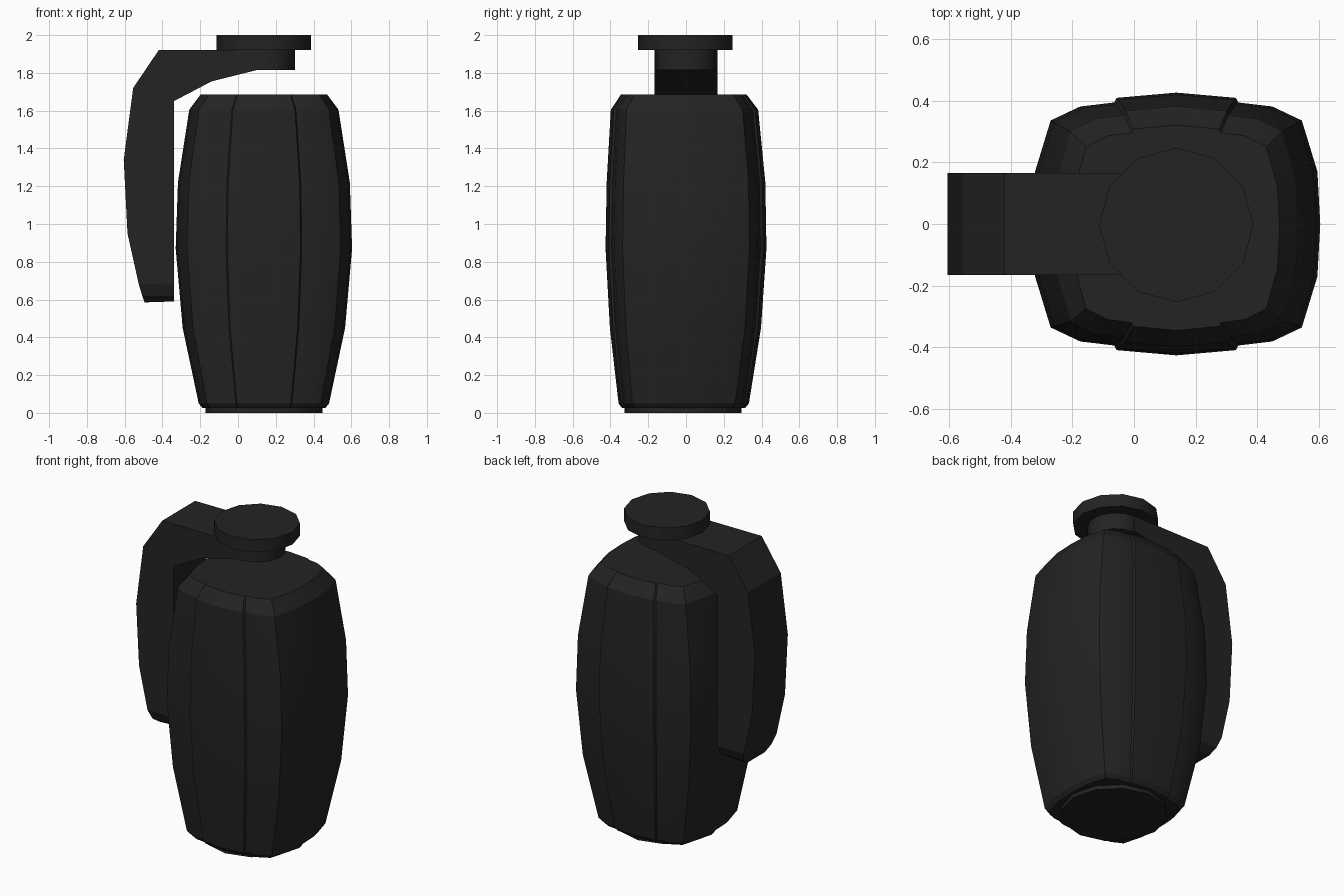
import bpy
import bmesh
import math

if "Cube" in bpy.data.objects:
    bpy.data.objects.remove(bpy.data.objects["Cube"], do_unlink=True)

# Single matte dark colour
DARK = (0.017, 0.017, 0.017, 1)
mat = bpy.data.materials.new("charcoal")
mat.use_nodes = True
mat.diffuse_color = DARK
bsdf = mat.node_tree.nodes["Principled BSDF"]
bsdf.inputs["Base Color"].default_value = DARK
bsdf.inputs["Roughness"].default_value = 0.8

CX = 0.137  # axis of the body


def loft(name, rings, angle=25):
    """Skin a stack of equal-length closed rings and cap both ends."""
    bm = bmesh.new()
    loops = [[bm.verts.new(p) for p in ring] for ring in rings]
    for a, b in zip(loops, loops[1:]):
        for i in range(len(a)):
            j = (i + 1) % len(a)
            bm.faces.new((a[i], a[j], b[j], b[i]))
    bm.faces.new(loops[0])
    bm.faces.new(loops[-1])
    bmesh.ops.recalc_face_normals(bm, faces=bm.faces)
    mesh = bpy.data.meshes.new(name)
    bm.to_mesh(mesh)
    bm.free()
    mesh.materials.append(mat)
    obj = bpy.data.objects.new(name, mesh)
    bpy.context.collection.objects.link(obj)
    bpy.ops.object.select_all(action="DESELECT")
    obj.select_set(True)
    bpy.context.view_layer.objects.active = obj
    bpy.ops.object.shade_smooth_by_angle(angle=math.radians(angle))
    return obj


def disc(name, radius, z0, z1, y, sides=12):
    circle = [(CX + radius * math.cos(math.tau * i / sides),
               y + radius * math.sin(math.tau * i / sides)) for i in range(sides)]
    return loft(name, [[(px, py, z) for px, py in circle] for z in (z0, z1)], 35)


# Body cross-section: one quarter, with a raised panel step, mirrored around
quarter = [(1.0, 0.0), (0.98, 0.4), (0.872, 0.788), (0.667, 0.894),
           (0.43, 0.925), (0.415, 0.96), (0.0, 1.0)]
half = quarter + [(-x, y) for x, y in reversed(quarter[:-1])]
section = half + [(x, -y) for x, y in reversed(half[1:-1])]

# Height, half width, half depth, depth offset
levels = [(0.025, 0.325, 0.325, -0.013), (0.05, 0.345, 0.345, -0.012),
          (0.45, 0.43, 0.4, -0.003), (0.87, 0.467, 0.426, 0),
          (1.22, 0.455, 0.42, 0), (1.605, 0.395, 0.39, -0.008),
          (1.685, 0.335, 0.333, -0.012)]
loft("body", [[(CX + x * w, y * d + off, z) for x, y in section]
              for z, w, d, off in levels])

disc("base_plate", 0.31, 0, 0.03, -0.015)
disc("neck", 0.165, 1.815, 1.92, 0, 16)

# Lever: outer x, z, inner x, z, half width; rounded at the lower tip
stations = [(-0.495, 0.585, -0.34, 0.59, 0.09), (-0.507, 0.62, -0.34, 0.62, 0.14),
            (-0.525, 0.68, -0.34, 0.68, 0.166), (-0.585, 0.95, -0.34, 0.95, 0.166),
            (-0.605, 1.34, -0.34, 1.34, 0.166), (-0.555, 1.72, -0.34, 1.65, 0.166),
            (-0.42, 1.92, -0.14, 1.755, 0.166), (0.1, 1.92, 0.1, 1.815, 0.166),
            (CX, 1.92, CX, 1.815, 0.166)]
loft("lever", [[(ox, -w, oz), (ox, w, oz), (ix, w, iz), (ix, -w, iz)]
               for ox, oz, ix, iz, w in stations], 15)

disc("top_cap", 0.25, 1.92, 2.0, -0.003)
